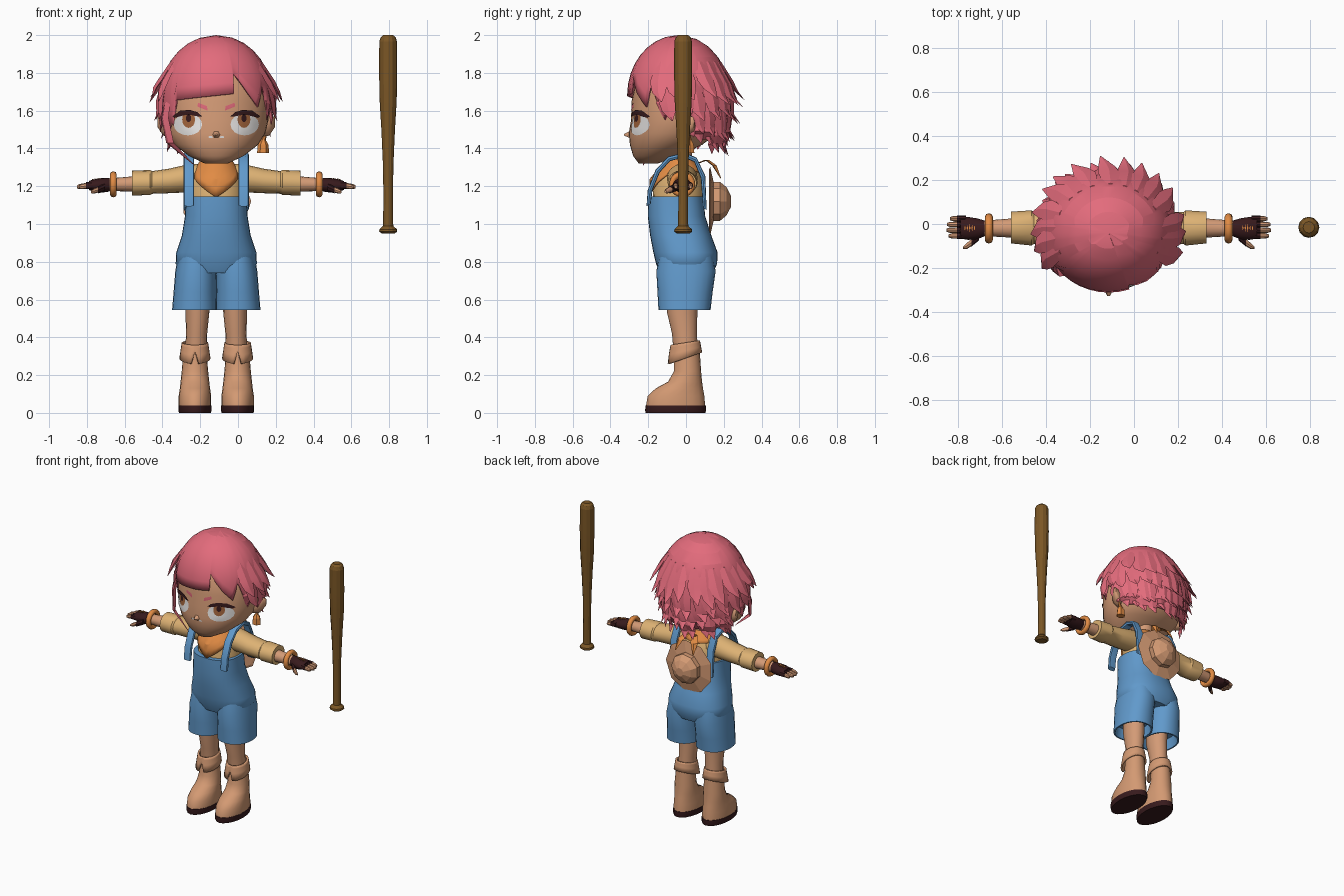
import bpy, bmesh, random
from math import sin, cos, pi, radians, sqrt, copysign
from mathutils import Vector as V
from mathutils.bvhtree import BVHTree

random.seed(4)
if "Cube" in bpy.data.objects:
    bpy.data.objects.remove(bpy.data.objects["Cube"])

CX = -0.115          # the figure stands left of the bat
SIDES = ((1, "left"), (-1, "right"))


def material(name, r, g, b):
    m = bpy.data.materials.new(name)
    col = [(c / 255) ** 2.2 for c in (r, g, b)] + [1]
    m.use_nodes = True
    m.diffuse_color = col
    m.node_tree.nodes["Principled BSDF"].inputs["Base Color"].default_value = col
    return m


SKIN = material("skin", 210, 153, 117)
HAIR = material("pink hair", 226, 107, 123)
BLUE = material("blue denim", 97, 152, 202)
SHIRT = material("tan shirt", 220, 176, 115)
ORANGE = material("orange cloth", 224, 138, 70)
DARK = material("dark leather", 58, 32, 34)
WOOD = material("bat wood", 122, 87, 42)
WHITE = material("eye white", 235, 232, 230)
IRIS = material("brown iris", 160, 100, 62)
LEATHER = material("light leather", 210, 152, 114)


def finish(name, mat, bm, angle=35, thick=0):
    bmesh.ops.translate(bm, vec=(CX, 0, 0), verts=bm.verts)
    me = bpy.data.meshes.new(name)
    bm.to_mesh(me)
    bm.free()
    me.materials.append(mat)
    ob = bpy.data.objects.new(name, me)
    bpy.context.collection.objects.link(ob)
    bpy.ops.object.select_all(action="DESELECT")
    ob.select_set(True)
    bpy.context.view_layer.objects.active = ob
    if angle:
        bpy.ops.object.shade_smooth_by_angle(angle=radians(angle))
    if thick:
        mod = ob.modifiers.new("thickness", "SOLIDIFY")
        mod.thickness = thick
    return ob


def loft(bm, rings, n=16, e=1.0):
    """Skin a closed body through rings of (centre, u axis, v axis)."""
    def p(x):
        return copysign(abs(x) ** e, x)
    loops, faces = [], []
    for c, u, v in rings:
        loops.append([bm.verts.new(V(c) + V(u) * p(cos(2 * pi * i / n)) + V(v) * p(sin(2 * pi * i / n)))
                      for i in range(n)])
    for a, b in zip(loops, loops[1:]):
        faces += [bm.faces.new((a[i], a[(i + 1) % n], b[(i + 1) % n], b[i])) for i in range(n)]
    faces += [bm.faces.new(loops[0]), bm.faces.new(loops[-1])]
    bmesh.ops.recalc_face_normals(bm, faces=faces)
    return bm


def upright(rows, bm=None, **kw):     # rows: z, x, y, rx, ry
    return loft(bm or bmesh.new(), [((x, y, z), (rx, 0, 0), (0, ry, 0)) for z, x, y, rx, ry in rows], **kw)


def sideways(s, rows, bm=None, **kw):  # rows: x, y, z, ry, rz
    return loft(bm or bmesh.new(), [((s * x, y, z), (0, ry, 0), (0, 0, rz)) for x, y, z, ry, rz in rows], **kw)


def shell(angles, top, edge, point, rows):
    """Open sheet around z; its lower edge depends on the angle from the front."""
    bm = bmesh.new()
    g = [[bm.verts.new(point(a, top - (top - edge(a)) * (r / rows) ** 1.6)) for r in range(rows + 1)]
         for a in angles]
    for i, a in enumerate(g):
        b = g[(i + 1) % len(g)]
        for r in range(rows):
            bm.faces.new((a[r + 1], b[r + 1], b[r], a[r]))
    bmesh.ops.remove_doubles(bm, verts=bm.verts, dist=0.0005)
    return bm


def lock(bm, path, widths, thick=0.3):
    """Pointed strand with a diamond section, flat side facing outwards."""
    rings = []
    for p, w in zip(path, widths):
        out = V((p[0], p[1] + 0.04, 0)).normalized()
        rings.append((p, V((-out.y, out.x, 0)) * w, out * w * thick))
    loft(bm, rings, n=4)


# Head, neck, nose and ears
head = upright([(1.32, 0, -.2, .06, .05), (1.36, 0, -.16, .145, .12), (1.42, 0, -.105, .222, .192),
                (1.48, 0, -.07, .26, .233), (1.55, 0, -.055, .276, .236), (1.65, 0, -.05, .28, .238),
                (1.76, 0, -.045, .26, .22), (1.88, 0, -.04, .18, .16), (1.94, 0, -.04, .08, .08)], n=36)
face = BVHTree.FromBMesh(head)
finish("head", SKIN, head, 60)
finish("neck", SKIN, upright([(1.25, 0, -.03, .07, .065), (1.33, 0, -.025, .058, .056), (1.45, 0, -.03, .06, .06)]))
nose = loft(bmesh.new(), [((0, -.28, 1.475), (.03, 0, 0), (0, 0, .03)), ((0, -.328, 1.472), (.006, 0, 0), (0, 0, .005))], n=6)
finish("nose", SKIN, nose, 60)
for s, side in SIDES:
    ear = sideways(s, [(.24, -.01, 1.51, .035, .05), (.28, .01, 1.52, .04, .055), (.31, .03, 1.54, .015, .03)], n=10)
    finish(side + "_ear", SKIN, ear, 60)
finish("earring", ORANGE, upright([(1.375, .248, .02, .032, .028), (1.42, .248, .02, .028, .024),
                                   (1.445, .25, .02, .012, .01), (1.48, .265, .02, .006, .006)], n=6), 20)


# Painted face details, thin sheets that follow the face
def decal(name, mat, outline, lift):
    bm = bmesh.new()
    n = len(outline)
    mx, mz = (sum(p[k] for p in outline) / n for k in (0, 1))

    def on_face(x, z):
        return bm.verts.new(face.ray_cast(V((x, -1, z)), V((0, 1, 0)))[0] + V((x * .5, -1, 0)) * lift)
    centre = on_face(mx, mz)
    rings = [[on_face(mx + (x - mx) * f, mz + (z - mz) * f) for x, z in outline] for f in (.35, .7, 1)]
    for i in range(n):
        j = (i + 1) % n
        bm.faces.new((centre, rings[0][i], rings[0][j]))
        for a, b in zip(rings, rings[1:]):
            bm.faces.new((a[i], b[i], b[j], a[j]))
    bmesh.ops.recalc_face_normals(bm, faces=bm.faces)
    finish(name, mat, bm, 60)


def oval(s, x, z, rx, rz):
    return [(s * (x + rx * cos(pi * i / 8)), z + rz * sin(pi * i / 8)) for i in range(16)]


LASH = [(.075, 1.57), (.1, 1.592), (.14, 1.604), (.19, 1.6), (.232, 1.57), (.22, 1.562), (.18, 1.576), (.13, 1.578), (.1, 1.57)]
BROW = [(.045, 1.6), (.1, 1.622), (.096, 1.642), (.05, 1.624)]
for s, side in SIDES:
    decal(side + "_eye_white", WHITE, oval(s, .15, 1.527, .075, .058), .003)
    decal(side + "_iris", IRIS, oval(s, .146, 1.553, .034, .044), .006)
    decal(side + "_pupil", DARK, oval(s, .146, 1.56, .014, .02), .008)
    decal(side + "_eyelash", DARK, [(s * x, z) for x, z in LASH], .0095)
    decal(side + "_eyebrow", HAIR, [(s * x, z) for x, z in BROW], .004)
    decal(side + "_nose_highlight", WHITE, oval(s, .03, 1.46, .012, .006), .006)

# Hair cap with a cut fringe
EDGE = [(-180, 1.43), (-115, 1.45), (-100, 1.57), (-85, 1.6), (-70, 1.5), (-56, 1.5), (-47, 1.655), (18.5, 1.69),
        (19.5, 1.8), (36, 1.69), (50, 1.62), (57, 1.74), (74, 1.55), (84, 1.64), (100, 1.57), (115, 1.45), (180, 1.43)]


def hair_edge(a):
    for (a0, z0), (a1, z1) in zip(EDGE, EDGE[1:]):
        if a <= a1:
            return z0 + (z1 - z0) * (a - a0) / (a1 - a0)


def spread(z):
    return sqrt(max(0, 1 - ((z - 1.68) / .32) ** 2)) if z > 1.68 else 1 - .55 * (1.68 - z) ** 1.2


def around(a, k, z):
    return V((.295 * k * sin(radians(a)), -.04 - .272 * k * cos(radians(a)), z))


columns = sorted({*range(-180, 180, 9), *(a for a, z in EDGE[:-1])})
cap = shell(columns, 2.0, hair_edge, lambda a, z: around(a, spread(z), z), 8)
finish("hair_cap", HAIR, cap, 14, .014)

# Layered strands round the sides and back
strands = bmesh.new()
for count, start, root, tip, flare, width in ((15, 68, 1.86, 1.64, 1.19, .05), (14, 76, 1.76, 1.54, 1.1, .048),
                                              (13, 98, 1.66, 1.45, 1.0, .045), (11, 112, 1.56, 1.39, .88, .04)):
    for i in range(count):
        a = start + (360 - 2 * start) * i / (count - 1) + random.uniform(-4, 4)
        back = max(0, -cos(radians(a)))
        end = tip + .03 * (1 - back) + random.uniform(-.03, .02)
        mid = root * .5 + end * .5
        lock(strands, [around(a, spread(root) - .03, root), around(a + 2, spread(mid) + .04, mid),
                       around(a + 4, flare * .5 + spread(end) * .5 + .02, end + .05),
                       around(a + 8, flare + .1 * back, end)],
             [width * .6, width, width * .75, .002])
lock(strands, [(-.25, -.12, 1.7), (-.272, -.17, 1.56), (-.245, -.21, 1.43), (-.115, -.225, 1.31)], [.04, .045, .035, .002])
lock(strands, [(.25, -.11, 1.74), (.275, -.12, 1.64), (.262, -.1, 1.52)], [.035, .04, .002])
finish("hair_strands", HAIR, strands, 25)

# Shirt and overalls
finish("shirt_body", SHIRT, upright([(1.0, 0, -.04, .145, .13), (1.2, 0, -.04, .145, .135), (1.28, 0, -.035, .125, .105),
                                     (1.33, 0, -.03, .07, .065)], n=24))
finish("overalls_body", BLUE, upright([(.74, 0, .003, .17, .14), (.79, 0, .003, .215, .162), (.85, 0, -.003, .212, .17),
                                       (.94, 0, -.028, .182, .162), (1.04, 0, -.05, .166, .152),
                                       (1.145, 0, -.055, .16, .146), (1.145, 0, -.05, .14, .13)], n=32, e=.85), 50)
for s, side in SIDES:
    finish(side + "_shorts_leg", BLUE, upright([(.85, s * .1, 0, .1, .14), (.75, s * .108, 0, .109, .157),
                                                (.64, s * .113, -.005, .113, .146), (.545, s * .116, -.008, .118, .138),
                                                (.545, s * .116, -.008, .108, .128), (.62, s * .112, -.008, .1, .12)],
                                               n=24, e=.9), 45)
    strap = [(-.198, 1.1), (-.19, 1.18), (-.15, 1.28), (-.09, 1.345), (-.01, 1.365), (.05, 1.34), (.09, 1.25), (.1, 1.08)]
    rings = [((s * .145, y, z), (.028, 0, 0), V((0, y + .03, z - 1.2)).normalized() * .013) for y, z in strap]
    finish(side + "_strap", BLUE, loft(bmesh.new(), rings, n=8, e=.5))

# Arms and hands
for s, side in SIDES:
    finish(side + "_sleeve", SHIRT, sideways(s, [(.05, -.02, 1.245, .07, .075), (.14, -.02, 1.243, .082, .075),
                                                 (.25, -.02, 1.228, .077, .065), (.34, -.018, 1.22, .072, .06),
                                                 (.35, -.018, 1.22, .08, .066), (.445, -.016, 1.216, .072, .066),
                                                 (.445, -.016, 1.216, .052, .048)]))
    finish(side + "_forearm", SKIN, sideways(s, [(.42, -.018, 1.212, .045, .042), (.58, -.02, 1.208, .034, .032)]))
    ring = bmesh.new()
    loops = [[ring.verts.new((s * (.545 + .018 * cos(q * pi / 4)), -.02 + (.053 + .016 * sin(q * pi / 4)) * cos(i * pi / 10),
                              1.21 + (.053 + .016 * sin(q * pi / 4)) * sin(i * pi / 10))) for q in range(8)] for i in range(20)]
    for i in range(20):
        for q in range(8):
            ring.faces.new((loops[i - 1][q], loops[i][q], loops[i][q - 1], loops[i - 1][q - 1]))
    bmesh.ops.recalc_face_normals(ring, faces=ring.faces)
    finish(side + "_bracelet", ORANGE, ring, 60)
    glove = sideways(s, [(.565, -.02, 1.208, .036, .036), (.6, -.022, 1.205, .048, .038),
                         (.64, -.02, 1.204, .052, .034), (.675, -.016, 1.204, .05, .024)])
    sideways(s, [(.59, -.055, 1.195, .02, .022), (.625, -.085, 1.18, .018, .018)], glove, n=8)
    tips = sideways(s, [(.615, -.078, 1.185, .017, .016), (.645, -.1, 1.175, .014, .014), (.662, -.108, 1.17, .006, .007)], n=8)
    for i in range(4):
        y, end = -.054 + .026 * i, (.728, .738, .735, .722)[i]
        sideways(s, [(.65, y, 1.204, .014, .019), (.69, y, 1.203, .014, .018)], glove, n=8)
        sideways(s, [(.68, y, 1.203, .0125, .016), (end - .015, y, 1.198, .012, .014), (end, y, 1.196, .007, .008)], tips, n=8)
    finish(side + "_glove", DARK, glove)
    finish(side + "_fingers", SKIN, tips)
    patch = bmesh.new()
    for k in range(5):
        loft(patch, [((s * (.61 + .011 * k), -.018, z), (.003, 0, 0), (0, .012 + .004 * (k % 3), 0))
                     for z in (1.238 - .0012 * k, 1.244 - .0012 * k)], n=4)
    finish(side + "_glove_patch", ORANGE, patch, 0)

# Scarf with tails tied behind the neck
def scarf_point(a, z):
    t = min(1, (1.345 - z) / .11)
    return V(((.08 + .07 * t) * sin(radians(a)), -.035 - (.07 + .09 * t) * cos(radians(a)), z))


finish("scarf", ORANGE, shell(range(-180, 180, 10), 1.345, lambda a: 1.28 - .14 * max(0, 1 - abs(a) / 65) ** .8,
                              scarf_point, 6), 30, .01)
tails = bmesh.new()
for s, side in SIDES:
    lock(tails, [(0, .06, 1.32), (s * .03, .11, 1.34), (s * .055, .15, 1.31), (s * .07, .185, 1.24)], [.015, .022, .025, .004], .5)
finish("scarf_tails", ORANGE, tails, 0)

# Hat hanging on the back
hat = [(.122, .17), (.128, .185), (.146, .105), (.18, .105), (.215, .075), (.238, .03)]
finish("hat", LEATHER, loft(bmesh.new(), [((0, y, 1.12), (r, 0, 0), (0, 0, r)) for y, r in hat], n=9), 0)

# Legs, boots, soles and folded cuffs
for s, side in SIDES:
    x = s * .113
    finish(side + "_leg", SKIN, upright([(.3, s * .108, 0, .058, .064), (.42, s * .104, -.008, .056, .066),
                                         (.53, s * .1, -.02, .063, .08), (.66, s * .1, -.02, .066, .082)]))
    finish(side + "_boot", LEATHER, upright([(.04, x, -.055, .086, .156), (.09, x, -.053, .086, .15), (.13, x, -.035, .08, .125),
                                             (.165, x, -.005, .076, .09), (.22, x, .008, .07, .072), (.34, x, .004, .06, .068)],
                                            n=20), 60)
    finish(side + "_sole", DARK, upright([(0, x, -.055, .084, .158), (.012, x, -.055, .088, .161), (.04, x, -.055, .088, .16)], n=20))

    def cuff_point(a, z):
        t = (.375 - z) / .12
        return V((x + (.07 + .018 * t) * sin(radians(a)), -.004 - (.078 + .022 * t) * cos(radians(a)), z + .012 * (1 - cos(radians(a))) - .015))
    finish(side + "_cuff", LEATHER, shell(range(-180, 180, 15), .375,
                                          lambda a: .34 if a == 0 else .275 + .018 * (1 - cos(radians(a))), cuff_point, 3), 30, .012)

# Bat standing beside the figure
bat = [(.95, .034), (.96, .048), (.972, .046), (.99, .027), (1.15, .025), (1.32, .028), (1.5, .036), (1.65, .045),
       (1.8, .048), (1.965, .047), (1.988, .04), (2.0, .026)]
finish("bat", WOOD, upright([(z, .91, -.015, r, r) for z, r in bat], n=12), 15)
